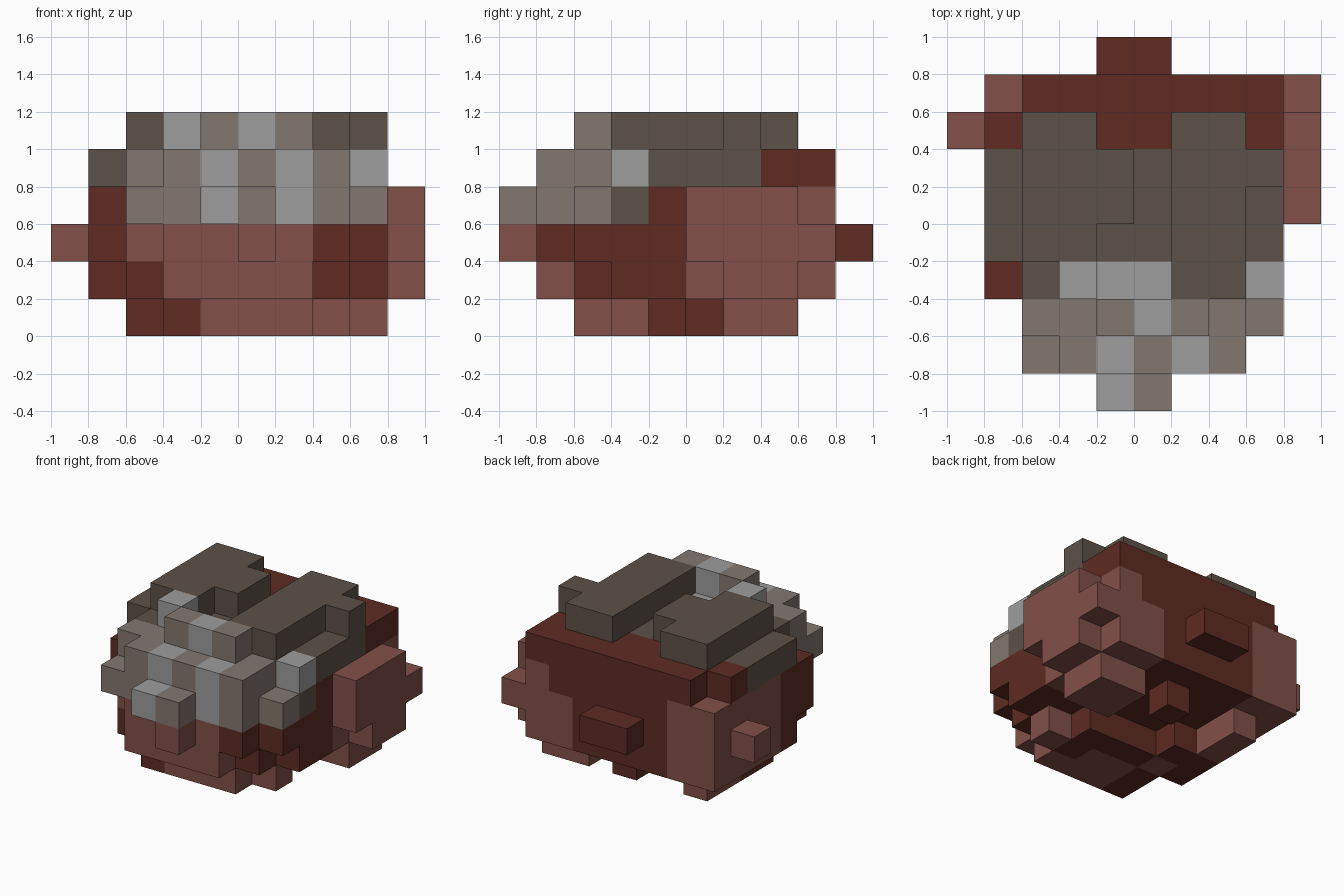
import bpy, bmesh
from mathutils import Vector

cube = bpy.data.objects.get("Cube")
if cube:
    bpy.data.objects.remove(cube, do_unlink=True)

UNIT = 0.2  # edge length of one block


def linear(c):
    c /= 255
    return c / 12.92 if c <= 0.04045 else ((c + 0.055) / 1.055) ** 2.4


def make_material(name, rgb):
    mat = bpy.data.materials.new(name)
    mat.use_nodes = True
    col = (*[linear(c) for c in rgb], 1.0)
    mat.diffuse_color = col
    bsdf = mat.node_tree.nodes["Principled BSDF"]
    bsdf.inputs["Base Color"].default_value = col
    bsdf.inputs["Roughness"].default_value = 0.9
    return mat


DARK, LIGHT, BROWN, TAUPE, GREY = range(5)
materials = [
    make_material("dark red", (94, 43, 34)),
    make_material("light red", (130, 80, 72)),
    make_material("dark brown", (92, 82, 72)),
    make_material("taupe", (130, 119, 112)),
    make_material("grey", (157, 157, 157)),
]

blocks = {}  # grid cell -> (part, colour)


def fill(part, colour, xs, ys, zs):
    """Fill a box of cells; each range is (start, end) or a single cell."""
    spans = [range(*r) if isinstance(r, tuple) else (r,) for r in (xs, ys, zs)]
    for i in spans[0]:
        for j in spans[1]:
            for k in spans[2]:
                blocks[i, j, k] = (part, colour)


# Underside: sole and small feet
fill("underside", DARK, (3, 7), (2, 5), 0)
fill("underside", LIGHT, (4, 7), 2, 0)
fill("underside", LIGHT, (4, 6), 3, 0)
fill("underside", LIGHT, 3, 4, 0)
fill("underside", DARK, 3, 5, 0)
fill("underside", DARK, 2, (4, 6), 0)
fill("underside", LIGHT, 2, (6, 8), 0)
fill("underside", LIGHT, (7, 9), (6, 8), 0)
fill("underside", LIGHT, 7, 3, 0)
fill("underside", DARK, 5, 7, 0)

# Body core, widening upwards
fill("body", DARK, (1, 9), (4, 9), (1, 4))
fill("body", DARK, (2, 9), 3, 1)
fill("body", DARK, (1, 9), 3, (2, 4))
fill("body", DARK, (2, 8), 2, 1)
fill("body", DARK, (2, 9), 2, 2)
fill("body", DARK, 7, 1, 2)

# Pale front, flanks and back corners of the body
fill("body", LIGHT, (3, 7), 1, (1, 3))
fill("body", LIGHT, 2, 2, 2)
fill("body", LIGHT, 1, (5, 9), (1, 4))
fill("body", LIGHT, 2, 8, (1, 4))
fill("body", LIGHT, 7, 8, (1, 3))
fill("body", LIGHT, 8, (5, 9), (1, 4))

# Upper back rim
fill("back_rim", DARK, (1, 9), 7, 4)
fill("back_rim", DARK, (2, 9), 8, 4)

# Knobs and side lump
fill("back_knob", DARK, (4, 6), 9, 2)
fill("side_knob", LIGHT, 0, 7, 2)
fill("front_knob", LIGHT, 5, 0, 2)
fill("side_lump", LIGHT, 9, (5, 8), (2, 4))
fill("side_lump", LIGHT, 9, 8, 2)
fill("side_lump", LIGHT, 9, (6, 8), 1)

# Brown cap with two raised ridges
fill("cap", BROWN, (1, 9), (4, 7), 4)
fill("cap", BROWN, (2, 9), 3, 4)
fill("cap", BROWN, 8, 3, 3)
fill("left_ridge", BROWN, (6, 8), (3, 8), 5)
fill("left_ridge", BROWN, 8, 6, 5)
fill("right_ridge", BROWN, (2, 4), (4, 8), 5)
fill("right_ridge", BROWN, 4, (5, 7), 5)

# Stepped taupe brow
fill("brow", TAUPE, (2, 8), 1, 3)
fill("brow", TAUPE, (2, 9), 2, 3)
fill("brow", TAUPE, (3, 8), 1, 4)
fill("brow", TAUPE, (2, 8), 2, 4)
fill("brow", TAUPE, (4, 7), 2, 5)
fill("brow", TAUPE, 5, 0, 3)

# Grey streaks in the brow
fill("brow", GREY, 4, (0, 2), 3)
fill("brow", GREY, 4, 1, 4)
fill("brow", GREY, 6, 1, (3, 5))
fill("brow", GREY, 5, 2, 5)
fill("brow", GREY, (3, 6), 3, 4)
fill("brow", GREY, 3, 3, 5)
fill("brow", GREY, 8, 3, 4)


def block_faces(cell):
    """Yield the corners of each face of a cell that has no neighbour."""
    for axis in range(3):
        u, v = (axis + 1) % 3, (axis + 2) % 3
        for side in (0, 1):
            near = list(cell)
            near[axis] += 2 * side - 1
            if tuple(near) in blocks:
                continue
            corners = []
            for a, b in ((0, 0), (1, 0), (1, 1), (0, 1)):
                p = list(cell)
                p[axis] += side
                p[u] += a
                p[v] += b
                corners.append(tuple(p))
            yield corners if side else corners[::-1]


# One mesh per part, outer faces only
for part in sorted({p for p, _ in blocks.values()}):
    bm = bmesh.new()
    verts = {}
    for cell, (owner, colour) in blocks.items():
        if owner != part:
            continue
        for corners in block_faces(cell):
            for c in corners:
                if c not in verts:
                    verts[c] = bm.verts.new((Vector(c) - Vector((5, 5, 0))) * UNIT)
            bm.faces.new([verts[c] for c in corners]).material_index = colour
    mesh = bpy.data.meshes.new(part)
    bm.to_mesh(mesh)
    bm.free()
    for mat in materials:
        mesh.materials.append(mat)
    bpy.context.collection.objects.link(bpy.data.objects.new(part, mesh))
